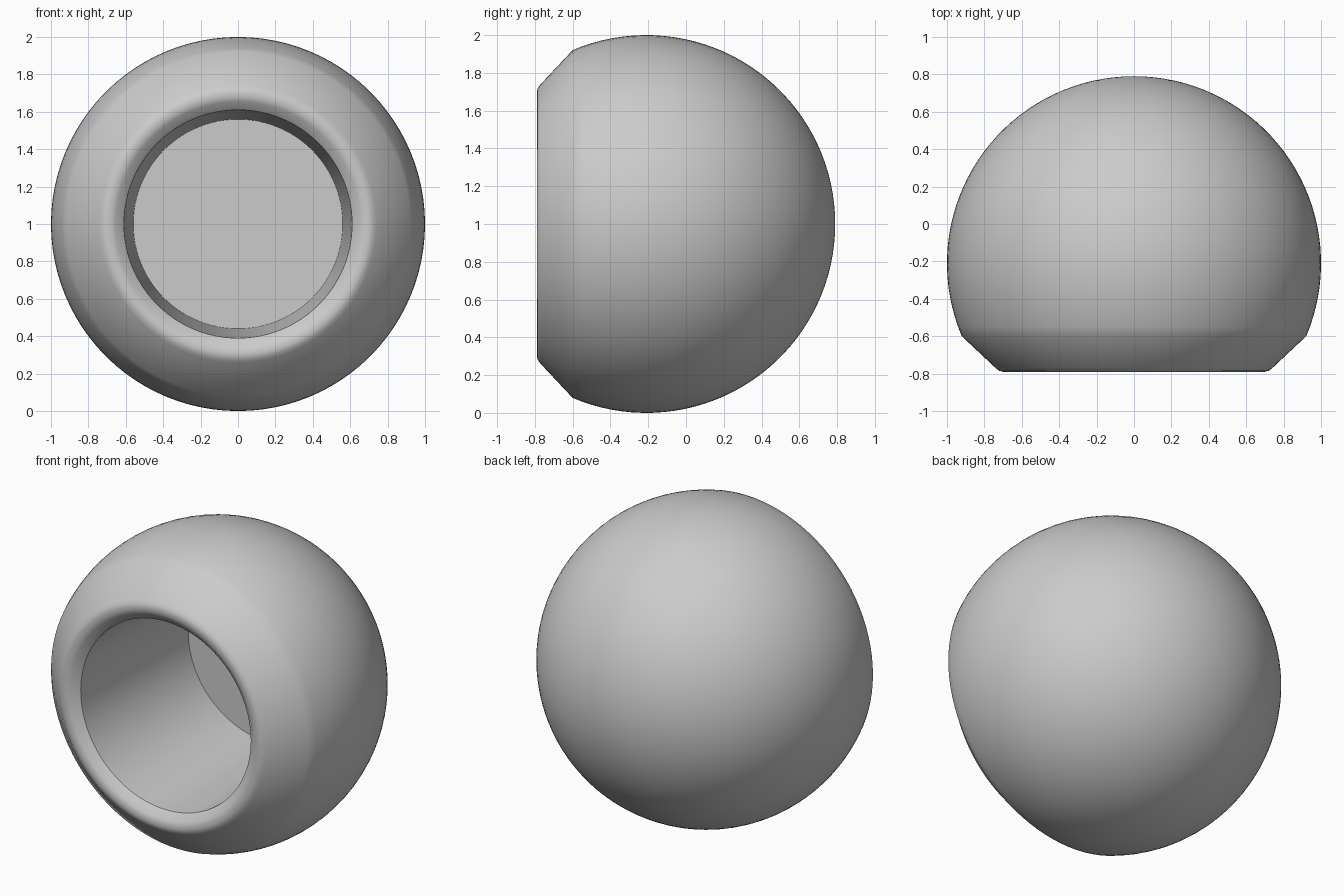
import bpy
import bmesh
from math import pi, sin, cos, acos
from mathutils import Matrix, Vector

if "Cube" in bpy.data.objects:
    bpy.data.objects.remove(bpy.data.objects["Cube"])

CENTRE_Y = -0.21
SEGMENTS = 96
ROWS = 36

grey = bpy.data.materials.new("plain grey")
grey.use_nodes = True
colour = (0.6, 0.6, 0.6, 1)
grey.diffuse_color = colour
grey.node_tree.nodes["Principled BSDF"].inputs["Base Color"].default_value = colour

# Profile as (radius, y): floor of the bore, tapered wall, chamfer, rounded lip
profile = [(0, 0.29), (0.56, 0.29), (0.61, -0.74), (0.655, -0.78),
           (0.675, -0.788), (0.70, -0.79), (0.72, -0.785), (0.74, -0.77)]

# Spherical shell from the front bevel round to the back pole
start = acos(0.39)
for i in range(ROWS + 1):
    angle = start + (pi - start) * i / ROWS
    profile.append((max(sin(angle), 0) if i < ROWS else 0, CENTRE_Y - cos(angle)))

# Spin the profile around the front-to-back axis
bm = bmesh.new()
verts = [bm.verts.new((r, y, 0)) for r, y in profile]
edges = [bm.edges.new(pair) for pair in zip(verts, verts[1:])]
bmesh.ops.spin(bm, geom=verts + edges, cent=Vector(), axis=(0, 1, 0),
               angle=2 * pi, steps=SEGMENTS, use_duplicate=False)
bmesh.ops.remove_doubles(bm, verts=bm.verts, dist=0.0005)
bmesh.ops.recalc_face_normals(bm, faces=bm.faces)
bmesh.ops.transform(bm, matrix=Matrix.Translation((0, 0, 1)), verts=bm.verts)

mesh = bpy.data.meshes.new("hollow_ball")
bm.to_mesh(mesh)
bm.free()
mesh.materials.append(grey)
ball = bpy.data.objects.new("hollow_ball", mesh)
bpy.context.collection.objects.link(ball)

# Smooth shell with crisp bore edges
bpy.ops.object.select_all(action="DESELECT")
ball.select_set(True)
bpy.context.view_layer.objects.active = ball
bpy.ops.object.shade_smooth_by_angle(angle=pi / 7)
